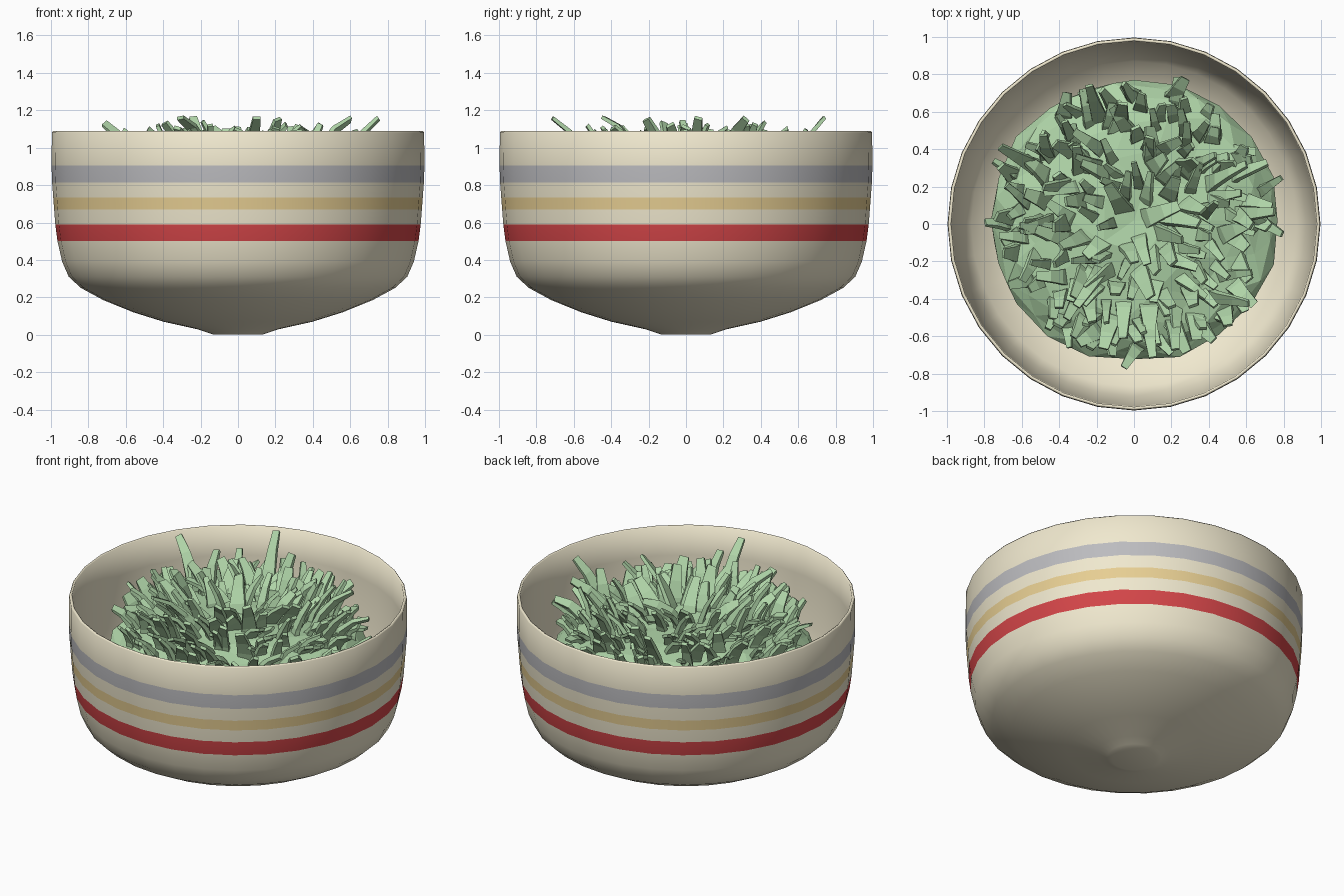
import bpy, bmesh, math, random
from mathutils import Vector

if "Cube" in bpy.data.objects:
    bpy.data.objects.remove(bpy.data.objects["Cube"])

random.seed(11)


def material(name, rgb):
    m = bpy.data.materials.new(name)
    m.diffuse_color = (*rgb, 1)
    m.use_nodes = True
    m.node_tree.nodes["Principled BSDF"].inputs["Base Color"].default_value = m.diffuse_color
    return m


cream = material("cream", (0.87, 0.81, 0.62))
red = material("red", (0.65, 0.06, 0.065))
yellow = material("yellow", (0.80, 0.62, 0.29))
grey = material("grey", (0.50, 0.50, 0.52))
green = material("green", (0.43, 0.66, 0.39))


def finish(bm, name, mats):
    bmesh.ops.recalc_face_normals(bm, faces=bm.faces)
    me = bpy.data.meshes.new(name)
    bm.to_mesh(me)
    bm.free()
    for m in mats:
        me.materials.append(m)
    ob = bpy.data.objects.new(name, me)
    bpy.context.collection.objects.link(ob)
    return ob


# Bowl: (radius, height, material of the band above this point)
SIDES = 32
outer = [(0.13, 0.0, 0), (0.16, 0.01, 0), (0.22, 0.03, 0), (0.40, 0.07, 0),
         (0.56, 0.12, 0), (0.72, 0.185, 0), (0.84, 0.25, 0), (0.905, 0.31, 0),
         (0.94, 0.39, 0), (0.965, 0.50, 1), (0.977, 0.59, 0), (0.983, 0.67, 2),
         (0.988, 0.735, 0), (0.994, 0.815, 3), (0.997, 0.905, 0), (0.995, 1.08, 0)]
inner = [(0.988, 1.09, 0), (0.978, 1.085, 0), (0.975, 0.9, 0), (0.96, 0.6, 0),
         (0.92, 0.40, 0), (0.87, 0.31, 0), (0.72, 0.22, 0), (0.40, 0.11, 0), (0.15, 0.06, 0)]
profile = outer + inner
bm = bmesh.new()
rings = []
for r, z, _ in profile:
    rings.append([bm.verts.new((r * math.cos(i * math.tau / SIDES),
                                r * math.sin(i * math.tau / SIDES), z)) for i in range(SIDES)])
for k in range(len(rings) - 1):
    for i in range(SIDES):
        j = (i + 1) % SIDES
        f = bm.faces.new((rings[k][i], rings[k][j], rings[k + 1][j], rings[k + 1][i]))
        f.material_index = profile[k][2]
bm.faces.new(rings[0])
bm.faces.new(rings[-1])
for f in bm.faces:
    f.smooth = True
finish(bm, "bowl", [cream, red, yellow, grey])

# Filling: faceted flattened mound under the shreds
def mound_z(r):
    return 0.74 + 0.21 * math.sqrt(max(0, 1 - (r / 0.79) ** 2))


bm = bmesh.new()
bmesh.ops.create_icosphere(bm, subdivisions=3, radius=1)
for v in bm.verts:
    k = 1 + random.uniform(-0.035, 0.015)
    h = 0.21 if v.co.z > 0 else 0.3
    v.co = Vector((v.co.x * 0.78 * k, v.co.y * 0.76 * k + 0.02,
                   0.74 + v.co.z * h + random.uniform(-0.02, 0.02)))
finish(bm, "salad_mound", [green])


# Shreds: bent tapering strips with a rectangular section
def add_shred(bm, base, heading, lean, length, width):
    out = Vector((math.cos(heading), math.sin(heading), 0))
    roll = random.uniform(-0.5, 0.5)
    bend = random.uniform(0.1, 0.4)
    p, prev, steps = base.copy(), None, 3
    for k in range(steps + 1):
        a = lean + bend * k
        d = out * math.sin(a) + Vector((0, 0, math.cos(a)))
        side = Vector((-out.y, out.x, 0))
        up = d.cross(side)
        s = side * math.cos(roll) + up * math.sin(roll)
        n = d.cross(s)
        w = width * (1 - 0.18 * k) / 2
        t = 0.017 * (1 - 0.15 * k)
        p.z = min(p.z, 1.17 - 0.02 * random.random())
        ring = [bm.verts.new(p + s * x * w + n * y * t)
                for x, y in ((-1, -1), (1, -1), (1, 1), (-1, 1))]
        if prev:
            for i in range(4):
                j = (i + 1) % 4
                bm.faces.new((prev[i], prev[j], ring[j], ring[i]))
        else:
            bm.faces.new(ring)
        prev = ring
        p = p + d * length / steps
        roll += random.uniform(-0.25, 0.25)
    bm.faces.new(prev)


bm = bmesh.new()
COUNT = 190
for i in range(COUNT):
    r = 0.68 * math.sqrt((i + 0.5) / COUNT)
    a = i * 2.39996 + random.uniform(-0.2, 0.2)
    base = Vector((r * math.cos(a), r * math.sin(a) + 0.02, mound_z(r) - 0.06))
    add_shred(bm, base, a + random.uniform(-0.8, 0.8), random.uniform(0.1, 0.75),
              random.uniform(0.17, 0.31) * (1 - 0.25 * (r > 0.58)), random.uniform(0.06, 0.12))
# A few long strips that stick out past the mound
for deg, r in ((108, 0.58), (150, 0.6), (5, 0.55), (-82, 0.5), (28, 0.45), (-125, 0.3)):
    a = math.radians(deg)
    base = Vector((r * math.cos(a), r * math.sin(a), mound_z(r) - 0.02))
    add_shred(bm, base, a, 0.45, 0.36, 0.09)
finish(bm, "salad_shreds", [green])
